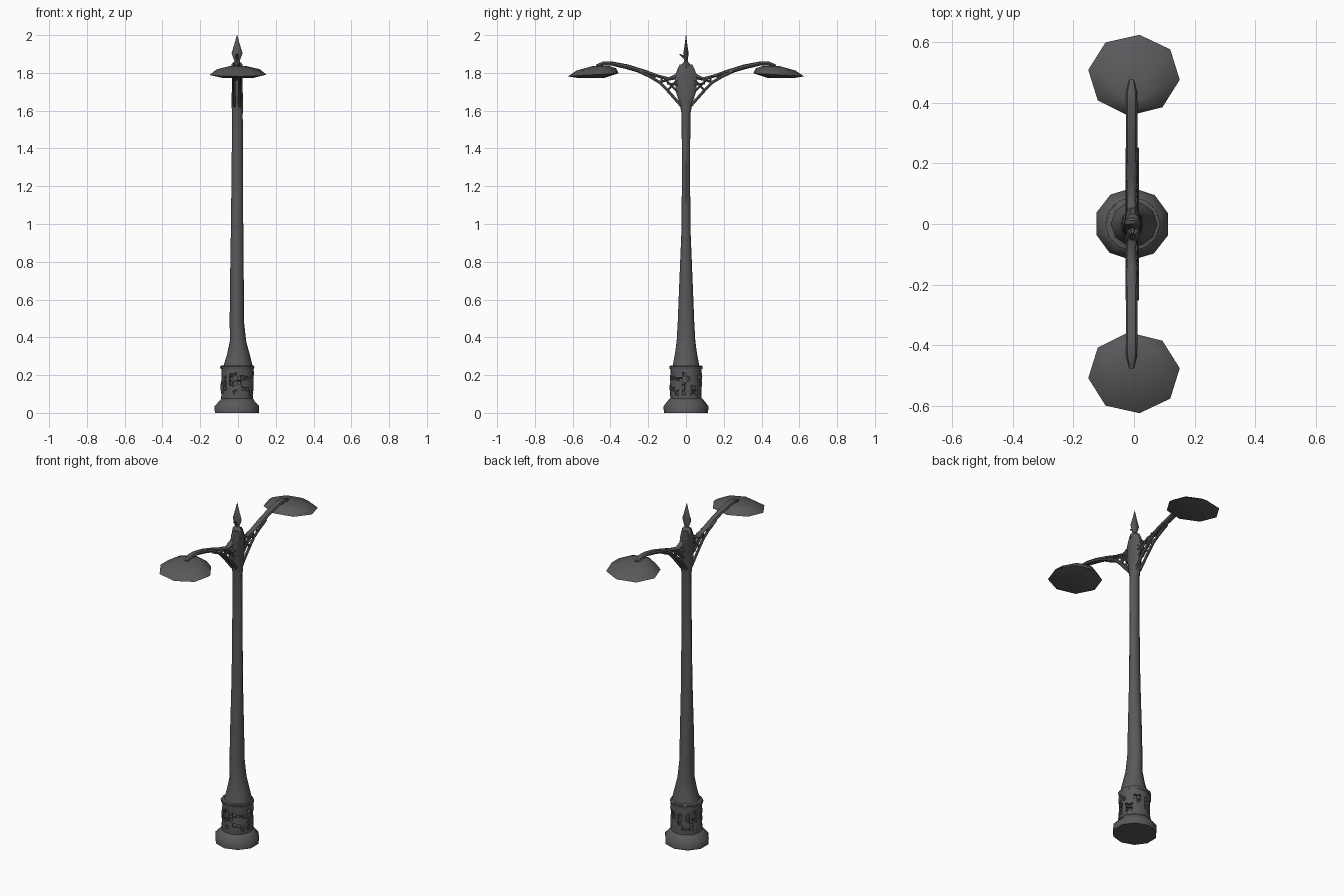
import bpy, bmesh, math, random
from mathutils import Vector

random.seed(4)

iron = bpy.data.materials.new("dark grey iron")
iron.diffuse_color = (0.1, 0.1, 0.105, 1)


def finish(bm, name, angle=40):
    bmesh.ops.recalc_face_normals(bm, faces=bm.faces)
    me = bpy.data.meshes.new(name)
    bm.to_mesh(me)
    bm.free()
    me.materials.append(iron)
    ob = bpy.data.objects.new(name, me)
    bpy.context.collection.objects.link(ob)
    bpy.ops.object.select_all(action='DESELECT')
    ob.select_set(True)
    bpy.context.view_layer.objects.active = ob
    bpy.ops.object.shade_smooth_by_angle(angle=math.radians(angle))
    return ob


def loft(bm, stations, sides, phase=0.0, level=False):
    """Skin rings along a path in the YZ plane: (x, y, z, radius in x, radius across)."""
    pts = [Vector(s[:3]) for s in stations]
    rings = []
    for i, s in enumerate(stations):
        t = pts[min(i + 1, len(pts) - 1)] - pts[max(i - 1, 0)]
        t.x = 0
        t.normalize()
        n = Vector((0, 1, 0)) if level else t.cross(Vector((1, 0, 0)))
        ring = []
        for k in range(sides):
            a = 2 * math.pi * k / sides + phase
            ring.append(bm.verts.new(pts[i] + Vector((s[3] * math.cos(a), 0, 0)) + n * s[4] * math.sin(a)))
        rings.append(ring)
    faces = []
    for a, b in zip(rings, rings[1:]):
        for k in range(sides):
            j = (k + 1) % sides
            faces.append(bm.faces.new((a[k], a[j], b[j], b[k])))
    bm.faces.new(rings[0])
    bm.faces.new(rings[-1])
    return faces


def upright(name, rows, sides, phase=0.0, angle=40):
    """Vertical part from rows of (z, centre x, radius x, radius y)."""
    bm = bmesh.new()
    loft(bm, [(cx, 0, z, rx, ry) for z, cx, rx, ry in rows], sides, phase, True)
    return finish(bm, name, angle)


# foot plinth
upright("plinth", [(0, -0.006, 0.122, 0.117), (0.035, -0.006, 0.124, 0.119),
                   (0.06, -0.006, 0.1, 0.1), (0.075, -0.004, 0.088, 0.088)], 10, 0.3, 60)

# drum with pierced ornament band, its grid loosened into irregular leafy holes
bm = bmesh.new()
levels = [0.07, 0.095, 0.12, 0.145, 0.17, 0.195, 0.215, 0.25]
faces = loft(bm, [(-0.004, 0, z, 0.085, 0.083) for z in levels], 24, 0, True)
for v in bm.verts:
    if 0.09 < v.co.z < 0.22:
        v.co.z += random.uniform(-0.008, 0.008)
        v.co.x += random.uniform(-0.004, 0.004)
        v.co.y += random.uniform(-0.004, 0.004)
holes = [f for f in faces if 0.1 < f.calc_center_median().z < 0.205 and random.random() < 0.38]
bmesh.ops.recalc_face_normals(bm, faces=bm.faces)
bmesh.ops.inset_individual(bm, faces=holes, thickness=0.003, depth=0)
bmesh.ops.inset_individual(bm, faces=holes, thickness=0.001, depth=-0.015)
finish(bm, "ornament_drum")

# collar on top of the drum
upright("collar", [(0.232, -0.004, 0.088, 0.087), (0.245, -0.004, 0.091, 0.089),
                   (0.252, -0.004, 0.08, 0.078)], 12)

# tapering shaft, flattening into the bracket hub
upright("shaft", [(0.245, 0.0, 0.078, 0.075), (0.31, 0.002, 0.06, 0.062),
                  (0.38, 0.0, 0.043, 0.052), (0.48, -0.006, 0.038, 0.046),
                  (0.65, -0.006, 0.037, 0.039), (0.95, -0.005, 0.033, 0.026),
                  (1.2, -0.004, 0.031, 0.023), (1.58, -0.003, 0.028, 0.024),
                  (1.64, -0.004, 0.031, 0.036), (1.70, -0.004, 0.029, 0.056),
                  (1.77, -0.004, 0.027, 0.062), (1.81, -0.004, 0.025, 0.052),
                  (1.845, -0.004, 0.022, 0.035)], 10)

# pointed finial
upright("finial", [(1.825, -0.005, 0.03, 0.022), (1.845, -0.005, 0.03, 0.022),
                   (1.862, -0.005, 0.014, 0.009), (1.905, -0.005, 0.029, 0.014),
                   (1.95, -0.005, 0.015, 0.007), (2.0, -0.005, 0.001, 0.001)], 8)
bm = bmesh.new()
loft(bm, [(-0.005, 0, 1.875, 0.012, 0.012), (-0.005, -0.034, 1.9, 0.004, 0.003)], 6)
finish(bm, "finial_leaf")

for s, side in ((1, "back"), (-1, "front")):
    # main arm
    bm = bmesh.new()
    arm = [(0.04, 1.785, 0.016, 0.016), (0.09, 1.768, 0.015, 0.009), (0.15, 1.784, 0.016, 0.008),
           (0.22, 1.805, 0.019, 0.012), (0.31, 1.832, 0.019, 0.013), (0.39, 1.849, 0.019, 0.011),
           (0.435, 1.85, 0.018, 0.011), (0.475, 1.836, 0.008, 0.008)]
    loft(bm, [(-0.008, s * y, z, rx, rn) for y, z, rx, rn in arm], 8)
    finish(bm, side + "_arm")

    # lower brace and fretwork rails, doubled either side of the arm
    bm = bmesh.new()
    for x in (-0.02, 0.008):
        brace = [(0.025, 1.625), (0.06, 1.665), (0.1, 1.71), (0.14, 1.75), (0.19, 1.78), (0.25, 1.808)]
        loft(bm, [(x, s * y, z, 0.008, 0.009) for y, z in brace], 6)
        for a, b in (((0.045, 1.70), (0.12, 1.775)), ((0.045, 1.765), (0.1, 1.705)),
                     ((0.09, 1.765), (0.14, 1.75)), ((0.13, 1.778), (0.13, 1.738)),
                     ((0.04, 1.735), (0.1, 1.745)), ((0.155, 1.785), (0.18, 1.775))):
            loft(bm, [(x, s * y, z, 0.006, 0.006) for y, z in (a, b)], 5)
    finish(bm, side + "_bracket")

    # shallow irregular lamp head, falling slightly towards its outer end
    bm = bmesh.new()
    loft(bm, [(0, s * 0.505, 1.774, 0.085, 0.075), (0, s * 0.492, 1.79, 0.152, 0.136),
              (0, s * 0.475, 1.818, 0.115, 0.105), (0, s * 0.45, 1.836, 0.045, 0.045)],
         8, s * 1.45, True)
    for v in bm.verts:
        v.co.y = s * min(abs(v.co.y), 0.624)
        if 1.785 < v.co.z < 1.83:
            v.co.z -= 0.06 * (abs(v.co.y) - 0.49)
    finish(bm, side + "_lamp_head", 60)
